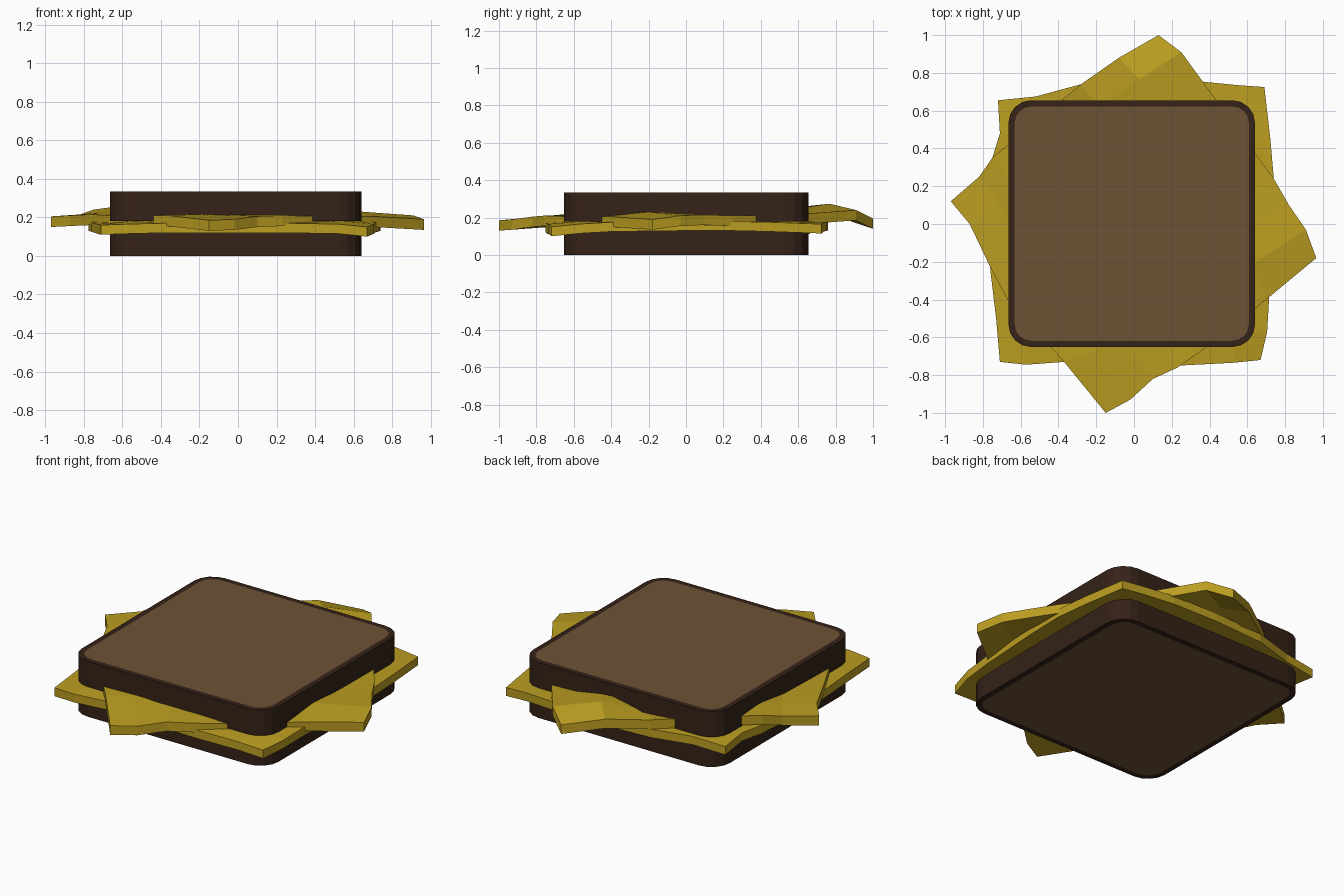
import bpy, bmesh, math

if "Cube" in bpy.data.objects:
    bpy.data.objects.remove(bpy.data.objects["Cube"])


def material(name, rgb):
    m = bpy.data.materials.new(name)
    m.diffuse_color = (*rgb, 1)
    m.use_nodes = True
    m.node_tree.nodes["Principled BSDF"].inputs["Base Color"].default_value = m.diffuse_color
    return m


CRUST = material("crust", (0.035, 0.016, 0.009))
CRUMB = material("crumb", (0.155, 0.085, 0.035))
CHEESE = material("cheese", (0.50, 0.34, 0.015))


def finish(bm, name, mats):
    bmesh.ops.recalc_face_normals(bm, faces=bm.faces)
    me = bpy.data.meshes.new(name)
    bm.to_mesh(me)
    bm.free()
    for m in mats:
        me.materials.append(m)
    ob = bpy.data.objects.new(name, me)
    bpy.context.collection.objects.link(ob)
    return ob


# Bread: rounded square slab with a crust rim around the crumb faces
def bread(name, z, height, half=0.653, radius=0.12, segs=4):
    bm = bmesh.new()
    ring = []
    for c in range(4):
        mid = math.pi / 4 + c * math.pi / 2
        cx = math.copysign(half - radius, math.cos(mid))
        cy = math.copysign(half - radius, math.sin(mid))
        for i in range(segs + 1):
            a = (c + i / segs) * math.pi / 2
            ring.append(bm.verts.new((cx + radius * math.cos(a) - 0.012,
                                      cy + radius * math.sin(a) + 0.002, z)))
    base = bm.faces.new(ring)
    ext = bmesh.ops.extrude_face_region(bm, geom=[base], use_keep_orig=True)
    for v in ext["geom"]:
        if isinstance(v, bmesh.types.BMVert):
            v.co.z += height
    bmesh.ops.recalc_face_normals(bm, faces=bm.faces)
    caps = [f for f in bm.faces if abs(f.normal.z) > 0.9]
    bmesh.ops.inset_individual(bm, faces=caps, thickness=0.033)
    for f in caps:
        f.material_index = 1
    return finish(bm, name, [CRUST, CRUMB])


# Cheese: patch stretched between four bent edges, flat in the middle
def cheese(name, edges, z_mid, thick):
    s, e, n, w = edges  # south W-E, east S-N, north W-E, west S-N
    k = len(s) - 1
    bm = bmesh.new()
    grid = []
    for j in range(k + 1):
        v = j / k
        row = []
        for i in range(k + 1):
            u = i / k
            p = [(1 - v) * s[i][a] + v * n[i][a] + (1 - u) * w[j][a] + u * e[j][a]
                 - (1 - u) * (1 - v) * s[0][a] - u * (1 - v) * s[k][a]
                 - (1 - u) * v * n[0][a] - u * v * n[k][a] for a in range(3)]
            if max(abs(p[0]), abs(p[1])) < 0.62 and 0 < i < k and 0 < j < k:
                p[2] = z_mid
            row.append(bm.verts.new(p))
        grid.append(row)
    for j in range(k):
        for i in range(k):
            bm.faces.new((grid[j][i], grid[j][i + 1], grid[j + 1][i + 1], grid[j + 1][i]))
    ext = bmesh.ops.extrude_face_region(bm, geom=bm.faces[:], use_keep_orig=True)
    for v in ext["geom"]:
        if isinstance(v, bmesh.types.BMVert):
            v.co.z -= thick
    return finish(bm, name, [CHEESE])


bread("bottom_bread", 0.0, 0.15)
bread("top_bread", 0.18, 0.153)

# Lower slice, square to the bread with drooping corners
SW, SE, NE, NW = (-.71, -.73, .16), (.67, -.72, .15), (.69, .725, .165), (-.72, .655, .16)
cheese("lower_cheese_slice", (
    [SW, (-.57, -.745, .165), (-.37, -.73, .17), (-.07, -.745, .17), (.23, -.75, .17), (.52, -.735, .165), SE],
    [SE, (.705, -.57, .165), (.715, -.4, .175), (.735, 0, .18), (.74, .24, .18), (.722, .45, .175), NE],
    [NW, (-.52, .675, .175), (-.28, .74, .18), (.05, .76, .18), (.35, .755, .18), (.55, .735, .175), NE],
    [SW, (-.73, -.5, .165), (-.76, -.25, .175), (-.775, 0, .18), (-.75, .35, .18), (-.71, .48, .175), NW],
), 0.18, 0.05)

# Upper slice, turned so its corners stick out between the lower ones
S, E, N, W = (-.15, -1, .185), (.965, -.18, .19), (.13, 1, .195), (-.97, .12, .205)
cheese("upper_cheese_slice", (
    [S, (-.02, -.93, .19), (.1, -.82, .205), (.23, -.76, .21), (.43, -.62, .205), (.7, -.4, .205), E],
    [E, (.91, -.03, .21), (.82, .1, .215), (.74, .24, .21), (.55, .5, .21), (.35, .76, .22), N][:5]
    + [(.25, .91, .24), N],
    [W, (-.82, .25, .215), (-.75, .35, .24), (-.55, .52, .24), (-.28, .74, .235), (-.08, .88, .24), N],
    [S, (-.37, -.73, .21), (-.52, -.56, .21), (-.67, -.4, .21), (-.76, -.23, .215), (-.87, 0, .21), W],
), 0.215, 0.055)
